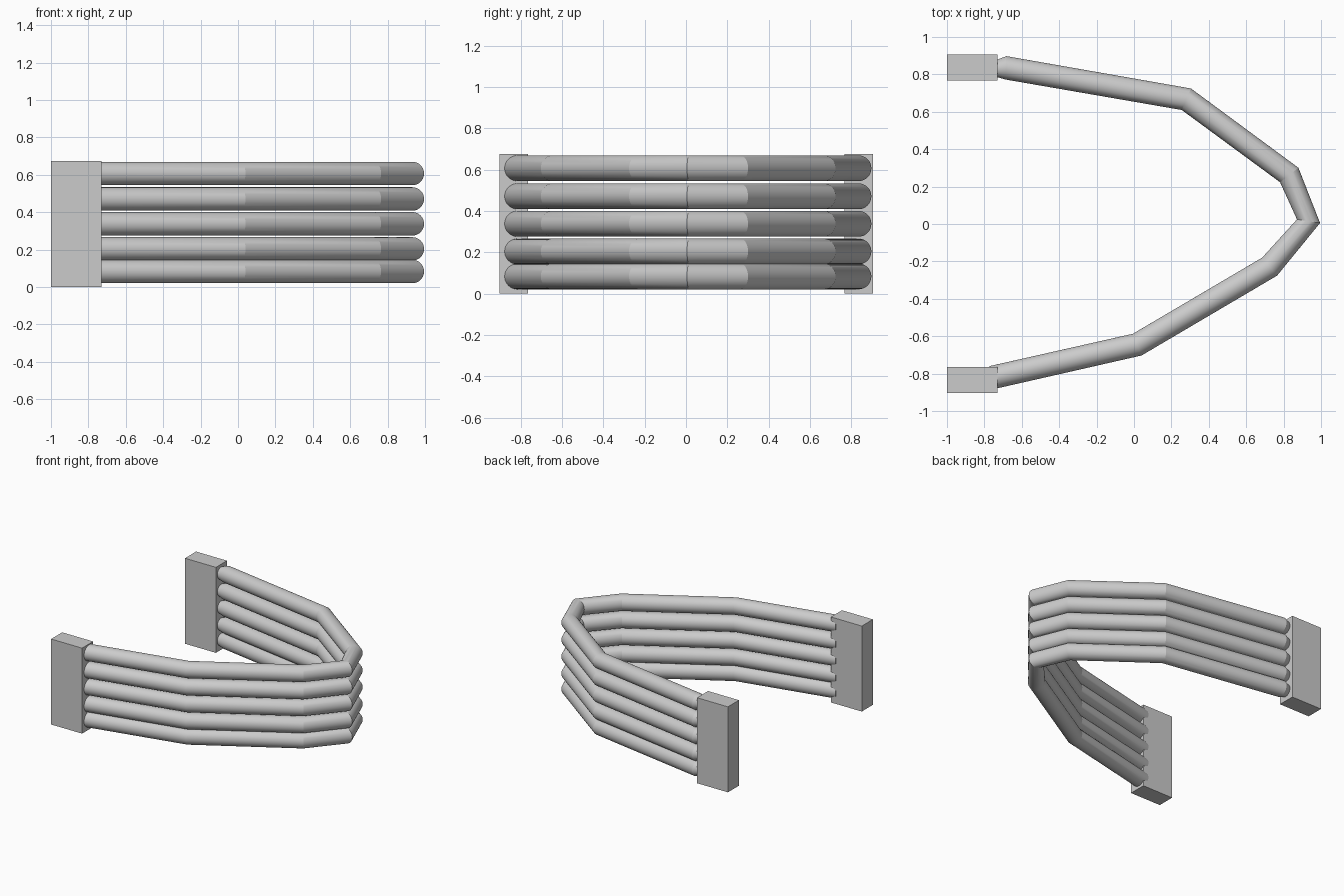
import bpy, bmesh, math
from mathutils import Vector

if "Cube" in bpy.data.objects:
    bpy.data.objects.remove(bpy.data.objects["Cube"], do_unlink=True)

SIDES = 32
RADIUS = 0.0625

grey = bpy.data.materials.new("light grey")
grey.use_nodes = True
grey.diffuse_color = (0.6, 0.6, 0.6, 1)
grey.node_tree.nodes["Principled BSDF"].inputs["Base Color"].default_value = (0.6, 0.6, 0.6, 1)


def add_object(name, bm):
    bmesh.ops.recalc_face_normals(bm, faces=bm.faces)
    mesh = bpy.data.meshes.new(name)
    bm.to_mesh(mesh)
    bm.free()
    mesh.materials.append(grey)
    obj = bpy.data.objects.new(name, mesh)
    bpy.context.collection.objects.link(obj)
    return obj


def block(name, y):
    bm = bmesh.new()
    bmesh.ops.create_cube(bm, size=1)
    bmesh.ops.scale(bm, vec=(0.27, 0.138, 0.675), verts=bm.verts)
    bmesh.ops.translate(bm, vec=(-0.865, y, 0.3375), verts=bm.verts)
    return add_object(name, bm)


def tube(name, path, z):
    # one round ring per bend, turned halfway between its two segments
    points = [Vector((x, y, z)) for x, y, r in path]
    bm = bmesh.new()
    rings = []
    for i, p in enumerate(points):
        before = (p - points[i - 1]).normalized() if i else Vector()
        after = (points[i + 1] - p).normalized() if i + 1 < len(points) else Vector()
        along = (before + after).normalized()
        side = Vector((-along.y, along.x, 0))
        ring = []
        for k in range(SIDES):
            a = math.tau * k / SIDES
            offset = side * math.cos(a) + Vector((0, 0, math.sin(a)))
            ring.append(bm.verts.new(p + offset * RADIUS * path[i][2]))
        rings.append(ring)
    for a, b in zip(rings, rings[1:]):
        for k in range(SIDES):
            n = (k + 1) % SIDES
            bm.faces.new((a[k], a[n], b[n], b[k]))
    bm.faces.new(rings[0])
    bm.faces.new(rings[-1])
    obj = add_object(name, bm)
    bpy.ops.object.select_all(action="DESELECT")
    obj.select_set(True)
    bpy.context.view_layer.objects.active = obj
    bpy.ops.object.shade_smooth_by_angle(angle=math.radians(14))


# end blocks
block("back_end_block", 0.836)
block("front_end_block", -0.834)

# stacked bent tubes: x, y, relative radius
path = [(-0.74, 0.83, 0.7), (-0.685, 0.835, 1), (0.28, 0.667, 1), (0.83, 0.262, 1),
        (0.933, 0.015, 1), (0.725, -0.228, 1), (0.017, -0.645, 1), (-0.76, -0.821, 1)]
for i, z in enumerate((0.083, 0.204, 0.338, 0.471, 0.607)):
    tube(f"bent_tube_{i + 1}", path, z)
